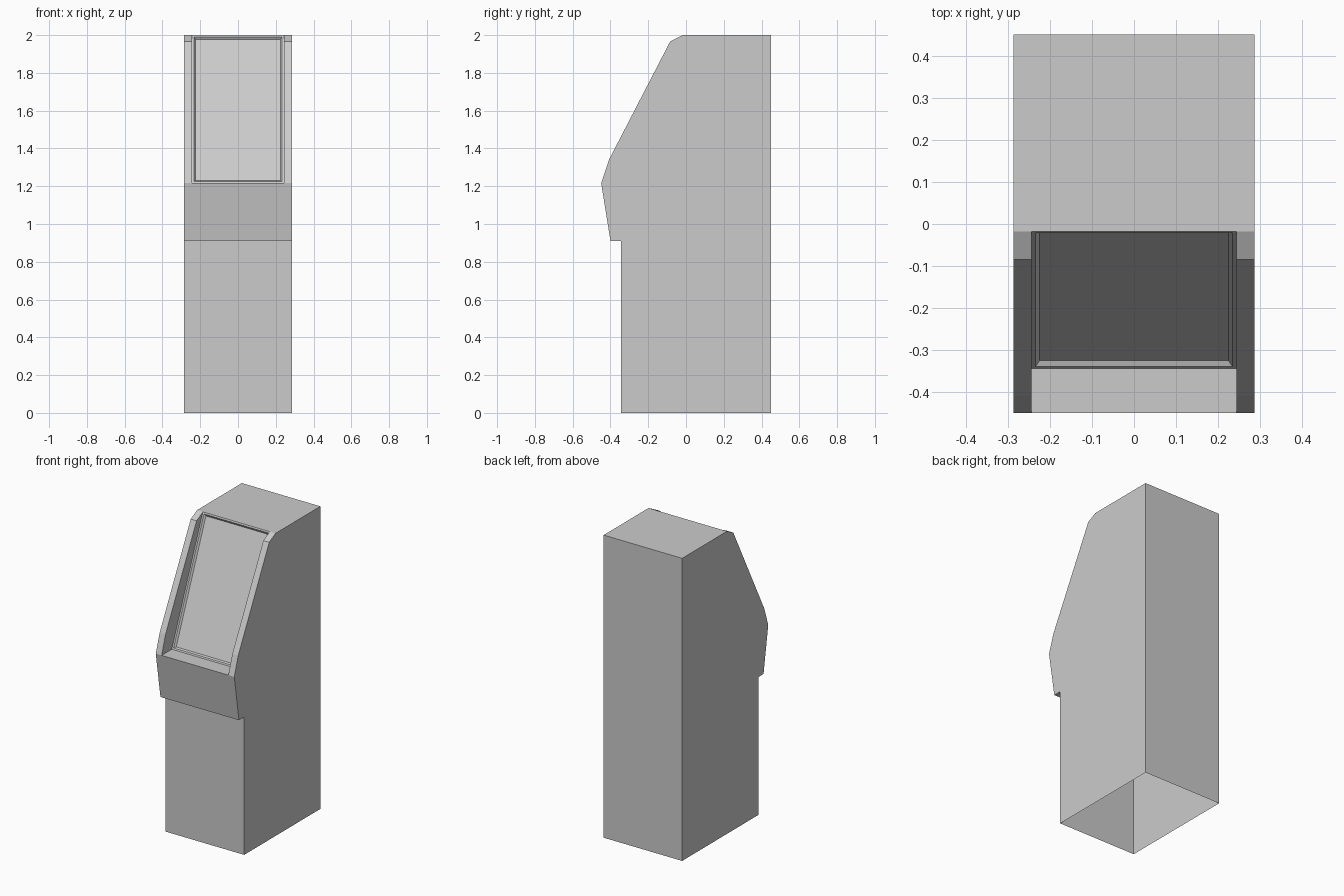
import bpy, bmesh

if "Cube" in bpy.data.objects:
    bpy.data.objects.remove(bpy.data.objects["Cube"])

W, R = 0.287, 0.244          # half widths: cabinet, screen recess

# side outline as (y, z)
HOOD = [(-0.449, 1.216), (-0.408, 1.34), (-0.084, 1.966), (-0.018, 2.0)]
LOWER = [(-0.345, 0), (-0.345, 0.911), (-0.4, 0.911), HOOD[0]]
REAR = [HOOD[-1], (0.45, 2.0), (0.45, 0)]
SILL = (-0.343, 1.216)       # foot of the screen panel


def face(bm, pts):
    return bm.faces.new([bm.verts.new(p) for p in pts])


def strips(bm, line, x0, x1):
    """Quads between x0 and x1 along a (y, z) line."""
    return [face(bm, [(x0, *a), (x1, *a), (x1, *b), (x0, *b)])
            for a, b in zip(line, line[1:])]


def finish(bm, name):
    bmesh.ops.remove_doubles(bm, verts=bm.verts, dist=1e-5)
    bmesh.ops.recalc_face_normals(bm, faces=bm.faces)
    me = bpy.data.meshes.new(name)
    bm.to_mesh(me)
    bm.free()
    ob = bpy.data.objects.new(name, me)
    bpy.context.collection.objects.link(ob)
    return ob


# cabinet shell, open underneath
bm = bmesh.new()
outline = LOWER + HOOD[1:] + REAR[1:]
for x in (-W, W):
    face(bm, [(x, *p) for p in outline])                # outer side
    s = R if x > 0 else -R
    face(bm, [(s, *p) for p in HOOD + [SILL]])          # recess cheek
    strips(bm, HOOD, s, x)                              # front edge of side wall
for a, b in ((-W, -R), (-R, R), (R, W)):                # front, top and back
    strips(bm, LOWER, a, b)
    strips(bm, REAR, a, b)
strips(bm, [HOOD[0], SILL], -R, R)                      # ledge below the screen

# screen panel with a sloped, sunken display
panel = strips(bm, [SILL, HOOD[-1]], -R, R)
bmesh.ops.remove_doubles(bm, verts=bm.verts, dist=1e-5)
bmesh.ops.recalc_face_normals(bm, faces=bm.faces)
panel[0].normal_update()
if panel[0].normal.y > 0:
    bmesh.ops.reverse_faces(bm, faces=bm.faces)
bmesh.ops.inset_region(bm, faces=panel, thickness=0.0145, depth=0)
bmesh.ops.inset_region(bm, faces=panel, thickness=0.0135, depth=-0.012)

# merge the coplanar strips of front, top and back
bmesh.ops.dissolve_limit(bm, angle_limit=0.01, verts=bm.verts[:], edges=bm.edges[:])
finish(bm, "kiosk_cabinet")
